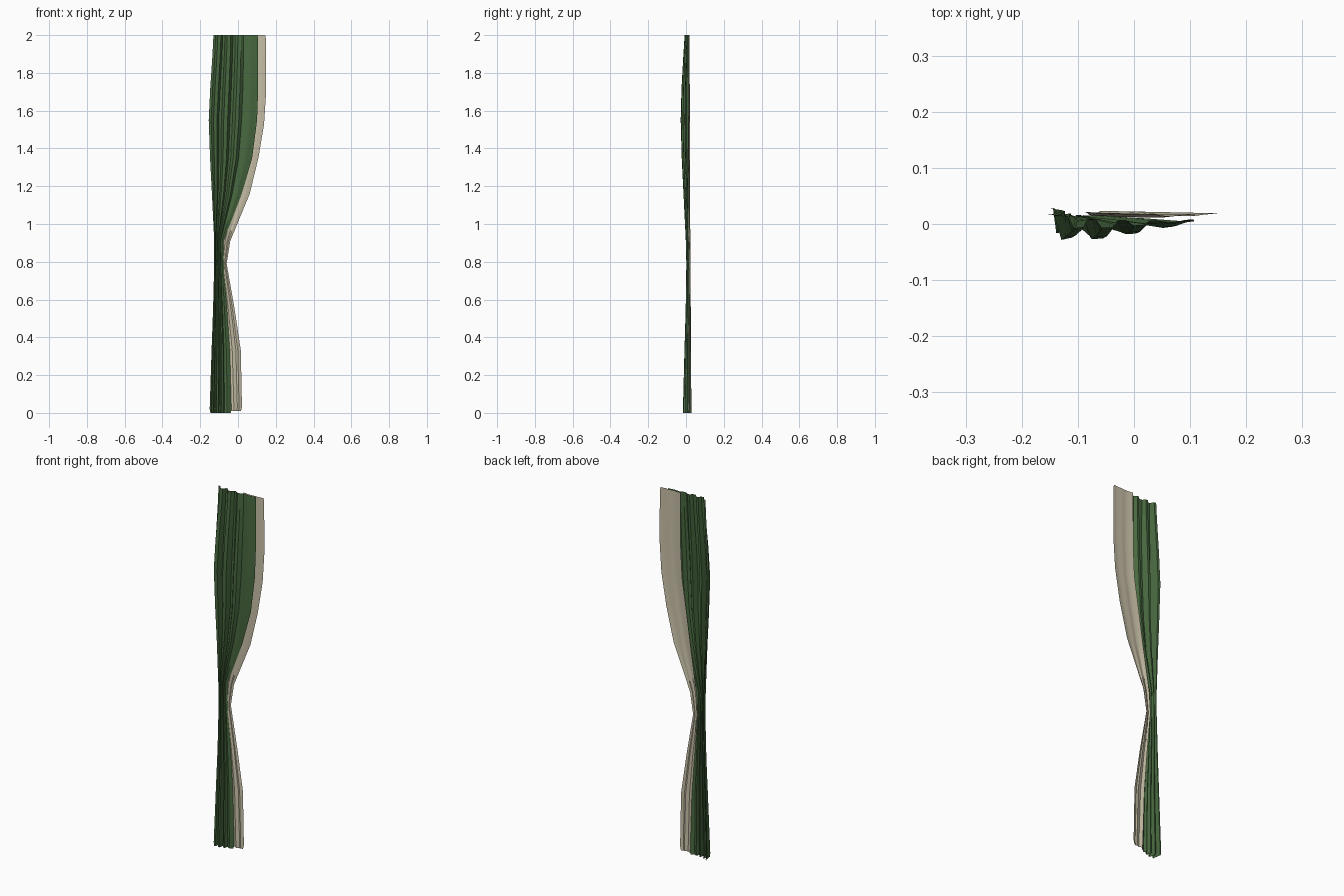
import bpy, bmesh, math


def material(name, col):
    m = bpy.data.materials.new(name)
    m.diffuse_color = (*col, 1)
    return m


def drape(name, rows, folds, mat):
    """Sheet hung through rows (z, left x, right x, mean y, fold depth);
    folds lists (position across, relative depth)."""
    bm = bmesh.new()
    grid = []
    for z, xl, xr, y, depth in rows:
        grid.append([bm.verts.new((xl + (xr - xl) * u, y + depth * d, z)) for u, d in folds])
    for a, b in zip(grid, grid[1:]):
        for i in range(len(folds) - 1):
            bm.faces.new((a[i], b[i], b[i + 1], a[i + 1]))
    me = bpy.data.meshes.new(name)
    bm.to_mesh(me)
    bm.free()
    ob = bpy.data.objects.new(name, me)
    bpy.context.collection.objects.link(ob)
    me.materials.append(mat)
    bpy.context.view_layer.objects.active = ob
    ob.select_set(True)
    bpy.ops.object.shade_smooth_by_angle(angle=math.radians(30))
    ob.select_set(False)
    return ob


green = material("green_cloth", (0.065, 0.14, 0.05))
cream = material("cream_cloth", (0.58, 0.53, 0.39))

# Pleated outer curtain, gathered at the tie-back height
pleats = [(0, 0.95), (0.05, 0.9), (0.10, -0.85), (0.17, -0.7), (0.21, 0.5),
          (0.26, 0.5), (0.31, -0.8), (0.39, -0.75), (0.44, 0.35), (0.49, 0.35),
          (0.55, -0.45), (0.62, -0.4), (0.68, 0.3), (0.74, 0.25), (0.81, 0.0),
          (0.88, 0.1), (0.94, 0.35), (1, 0.45)]
drape("green_curtain", [
    (2.00, -0.130, 0.105, 0.003, 0.012),
    (1.90, -0.135, 0.107, 0.000, 0.016),
    (1.72, -0.147, 0.107, -0.005, 0.022),
    (1.55, -0.155, 0.101, -0.007, 0.025),
    (1.35, -0.148, 0.075, -0.004, 0.022),
    (1.16, -0.138, 0.020, 0.002, 0.018),
    (0.91, -0.126, -0.076, 0.010, 0.013),
    (0.79, -0.126, -0.074, 0.012, 0.012),
    (0.55, -0.132, -0.058, 0.011, 0.015),
    (0.33, -0.140, -0.043, 0.008, 0.019),
    (0.02, -0.150, -0.035, 0.005, 0.025),
    (0.00, -0.146, -0.039, 0.005, 0.025)], pleats, green)

# Softly rippled lining behind the inner edge
ripples = [(0, 0.6), (0.15, 0.2), (0.3, -0.7), (0.45, -0.3),
           (0.6, 0.4), (0.75, -0.1), (0.88, 0.5), (1, 1)]
drape("cream_lining", [
    (2.00, 0.022, 0.144, 0.016, 0.003),
    (1.98, 0.020, 0.148, 0.016, 0.003),
    (1.70, 0.020, 0.149, 0.016, 0.004),
    (1.53, 0.012, 0.138, 0.015, 0.005),
    (1.35, -0.015, 0.108, 0.015, 0.005),
    (1.16, -0.042, 0.062, 0.016, 0.005),
    (0.91, -0.080, -0.041, 0.018, 0.005),
    (0.79, -0.088, -0.060, 0.019, 0.004),
    (0.55, -0.066, -0.018, 0.018, 0.004),
    (0.33, -0.050, 0.015, 0.017, 0.005),
    (0.03, -0.040, 0.021, 0.016, 0.006),
    (0.01, -0.037, 0.016, 0.016, 0.006)], ripples, cream)
